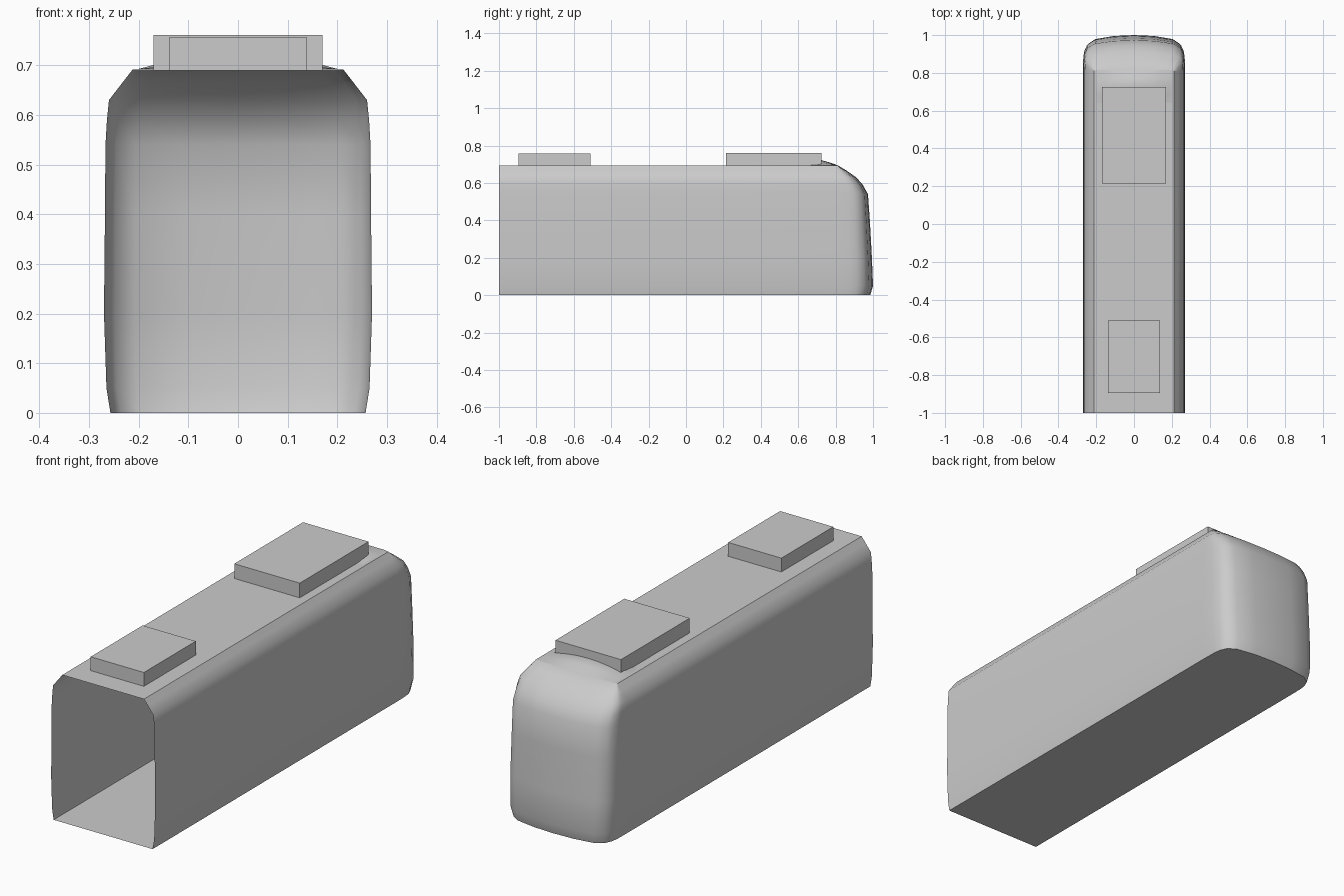
import bpy, bmesh, math

cube = bpy.data.objects.get("Cube")
if cube:
    bpy.data.objects.remove(cube, do_unlink=True)

GREY = (0.6, 0.6, 0.6, 1.0)
grey = bpy.data.materials.new("light grey")
grey.use_nodes = True
grey.diffuse_color = GREY
grey.node_tree.nodes["Principled BSDF"].inputs["Base Color"].default_value = GREY


def finish(name, bm, smooth=None):
    mesh = bpy.data.meshes.new(name)
    bm.to_mesh(mesh)
    bm.free()
    mesh.materials.append(grey)
    obj = bpy.data.objects.new(name, mesh)
    bpy.context.collection.objects.link(obj)
    if smooth:
        bpy.ops.object.select_all(action='DESELECT')
        obj.select_set(True)
        bpy.context.view_layer.objects.active = obj
        bpy.ops.object.shade_smooth_by_angle(angle=math.radians(smooth))
    return obj


def skin(bm, rows):
    """Join neighbouring rows of vertices with quads."""
    for low, high in zip(rows, rows[1:]):
        for i in range(len(low) - 1):
            bm.faces.new((low[i], low[i + 1], high[i + 1], high[i]))


# Hollow body: each level is (height, half width, nose tip y); open at the front
OPEN_Y, NOSE_Y, ROOF = -1.0, 0.81, 0.692
levels = [(0, 0.257, 0.985), (0.05, 0.265, 1.0), (0.2, 0.27, 0.994),
          (0.4, 0.268, 0.983), (0.54, 0.267, 0.973), (0.59, 0.264, 0.945),
          (0.63, 0.26, 0.91), (0.665, 0.233, 0.86), (ROOF, 0.212, 0.815)]
# Rounded nose plan, as fractions of half width and nose length
plan = [(1, 0), (0.995, 0.35), (0.98, 0.55), (0.92, 0.75),
        (0.77, 0.89), (0.4, 0.975), (0, 1)]
plan += [(-x, y) for x, y in reversed(plan[:-1])]

bm = bmesh.new()
rows = []
for z, w, tip in levels:
    points = [(w, OPEN_Y)]
    points += [(w * x, NOSE_Y + (tip - NOSE_Y) * y) for x, y in plan]
    points.append((-w, OPEN_Y))
    rows.append([bm.verts.new((x, y, z)) for x, y in points])
skin(bm, rows)
bm.faces.new(rows[-1])
bm.faces.new(list(reversed(rows[0])))
finish("body_shell", bm, 45)

# Low crowned cap where the nose meets the roof
bm = bmesh.new()
rows = []
for y, rise in [(0.64, 0), (0.68, 0.012), (0.72, 0.03), (0.77, 0.016), (0.815, 0)]:
    row = []
    for i in range(9):
        t = i / 4 - 1
        row.append(bm.verts.new((0.2 * t, y, ROOF + 0.001 + rise * (1 - t * t))))
    rows.append(row)
skin(bm, rows)
finish("nose_crown", bm, 45)


# Roof equipment boxes
def roof_box(name, half_width, y0, y1, top):
    bm = bmesh.new()
    bmesh.ops.create_cube(bm, size=1)
    for v in bm.verts:
        v.co = (half_width * 2 * v.co.x,
                y1 if v.co.y > 0 else y0,
                top if v.co.z > 0 else ROOF - 0.002)
    finish(name, bm)


roof_box("rear_roof_box", 0.17, 0.215, 0.725, 0.761)
roof_box("front_roof_box", 0.138, -0.895, -0.51, 0.757)
